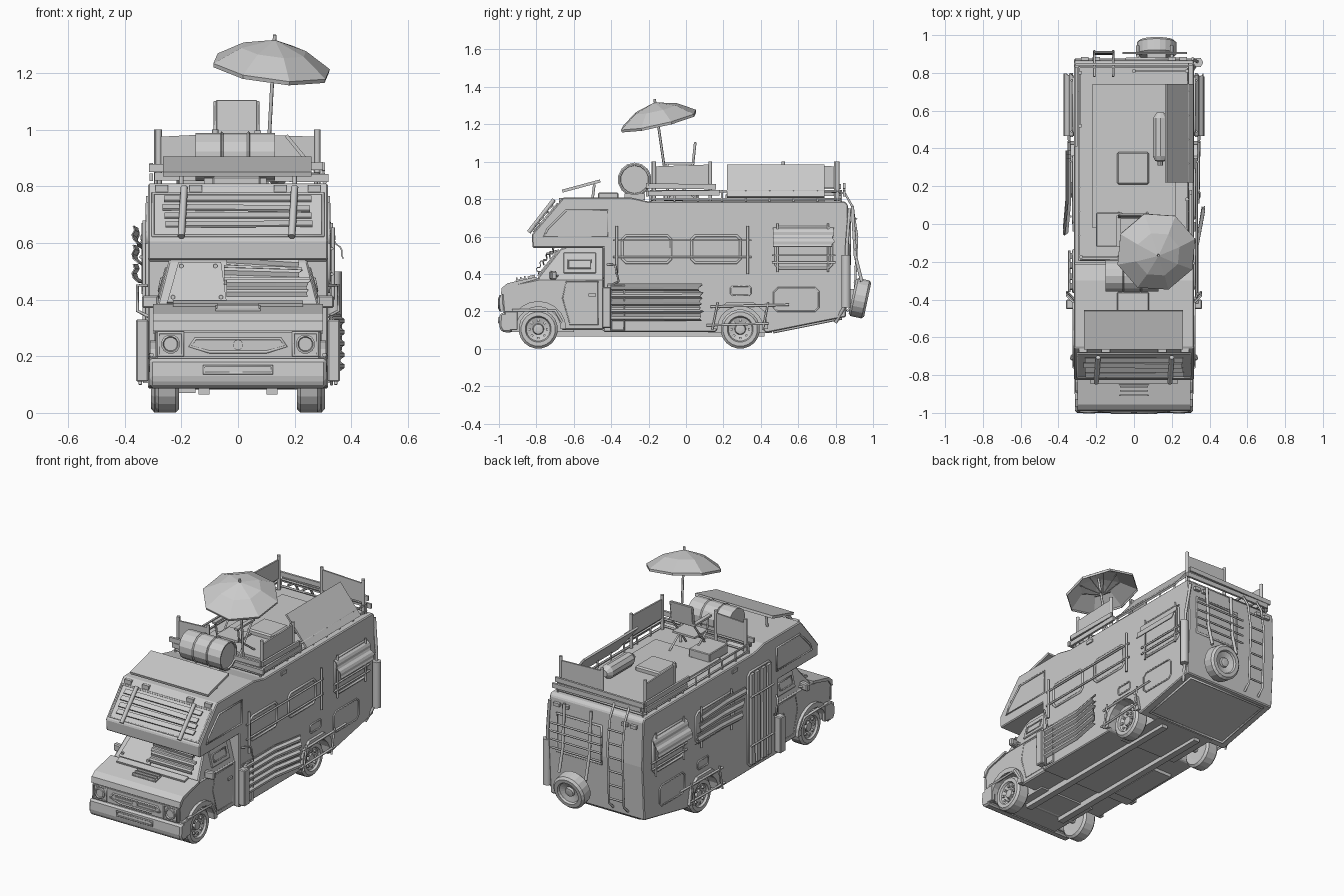
import bpy, bmesh, math, random
from mathutils import Vector, Matrix

if "Cube" in bpy.data.objects:
    bpy.data.objects.remove(bpy.data.objects["Cube"])
random.seed(4)

def mesh(name, verts, faces, bevel=0, thick=0):
    me = bpy.data.meshes.new(name)
    me.from_pydata([tuple(v) for v in verts], [], faces)
    bm = bmesh.new(); bm.from_mesh(me)
    bmesh.ops.recalc_face_normals(bm, faces=bm.faces)
    bm.to_mesh(me); bm.free()
    ob = bpy.data.objects.new(name, me)
    bpy.context.collection.objects.link(ob)
    if thick:
        m = ob.modifiers.new("thick", 'SOLIDIFY'); m.thickness = thick; m.offset = 0
    if bevel:
        m = ob.modifiers.new("bevel", 'BEVEL'); m.width = bevel; m.segments = 1
    return ob

def prism(name, pts, hw, hw_at=None, bevel=0, x0=None):
    """Side profile (y, z) extruded across x; hw_at(z) can taper the width."""
    f = hw_at or (lambda z: hw)
    n = len(pts)
    v = [(f(z) if x0 is None else hw, y, z) for y, z in pts]
    v += [(-f(z) if x0 is None else x0, y, z) for y, z in pts]
    faces = [list(range(n)), list(range(n, 2*n))]
    faces += [[i, (i+1) % n, n+(i+1) % n, n+i] for i in range(n)]
    return mesh(name, v, faces, bevel)

def box(name, lo, hi, rot=(0, 0, 0), bevel=0):
    c = (Vector(lo)+Vector(hi))/2
    h = (Vector(hi)-Vector(lo))/2
    v = [(sx*h.x, sy*h.y, sz*h.z) for sx in (-1, 1) for sy in (-1, 1) for sz in (-1, 1)]
    ob = mesh(name, v, [[0, 1, 3, 2], [4, 5, 7, 6], [0, 1, 5, 4], [2, 3, 7, 6], [0, 2, 6, 4], [1, 3, 7, 5]], bevel)
    ob.location = c
    ob.rotation_euler = [math.radians(a) for a in rot]
    return ob

def tube(name, pts, r=0.006, closed=False):
    cu = bpy.data.curves.new(name, 'CURVE')
    cu.dimensions = '3D'; cu.bevel_depth = r; cu.bevel_resolution = 1; cu.use_fill_caps = True
    sp = cu.splines.new('POLY'); sp.points.add(len(pts)-1)
    for p, q in zip(sp.points, pts):
        p.co = (*q, 1)
    sp.use_cyclic_u = closed
    ob = bpy.data.objects.new(name, cu)
    bpy.context.collection.objects.link(ob)
    return ob

def lathe(name, prof, loc, n=20, rot=(0, 0, 0)):
    """Profile (x, radius) spun about the x axis."""
    v, k = [], len(prof)
    for i in range(n):
        a = 2*math.pi*(i+.5)/n
        v += [(x, r*math.cos(a), r*math.sin(a)) for x, r in prof]
    f = [[i*k+j, i*k+j+1, (i+1) % n*k+j+1, (i+1) % n*k+j] for i in range(n) for j in range(k-1)]
    f += [[i*k for i in range(n)], [i*k+k-1 for i in range(n)]]
    ob = mesh(name, v, f); ob.location = loc; ob.rotation_euler = rot
    return ob

def sheet(name, o, u, v, nrm, folds=5, amp=0.012, bend=0):
    """Torn corrugated sheet: ridges run along u, stack along v, ends ragged."""
    o, u, v, nrm = map(Vector, (o, u, v, nrm))
    vs, m = [], 4*folds+1
    for i in range(m):
        w = nrm*amp*(0, 1, 1, 0)[i % 4]
        e = random.uniform(-.03, .03)
        vs += [o+u*t+v*(i/(m-1)+d)+w+nrm*b for t, d, b in ((0, 0, 0), (.6, 0, 0), (1+e, .04*e, bend))]
    fs = [[i*3+j, i*3+j+1, i*3+j+4, i*3+j+3] for i in range(m-1) for j in (0, 1)]
    return mesh(name, vs, fs, thick=0.005)

def arch(y, r, z=0.105, n=10):
    return [(y+r*math.cos(math.pi*i/n), z+r*math.sin(math.pi*i/n)) for i in range(n+1)]

def rect(x, y0, y1, z0, z1, c=0.02):
    """Rounded rectangle loop on a side wall."""
    return [(x, y, z) for y, z in ((y0+c, z0), (y1-c, z0), (y1, z0+c), (y1, z1-c), (y1-c, z1), (y0+c, z1), (y0, z1-c), (y0, z0+c))]

# House body with cab-over and rear wheel arch, then inner floor
prism("house_body", [(-.44, .54), (-.82, .54), (-.825, .61), (-.655, .81), (-.3, .81), (-.2, .787), (.85, .787), (.865, .77),
      (.875, .5), (.855, .17), (.43, .085), (.42, .09)] + arch(.29, .122)[0:] + [(.16, .09), (-.44, .09)], .318, bevel=.008)
box("rear_inner_floor", (-.2, .12, .085), (.2, .46, .3))
for s in (-1, 1):
    box("chassis_rail", (s*.12-.02, -.8, .065), (s*.12+.02, .42, .1))
    tube("cabover_side_frame", [(s*.32, y, z) for y, z in ((-.76, .6), (-.42, .6), (-.42, .74), (-.64, .74), (-.74, .64))], .006, True)
tube("rear_slope_frame", [(-.27, .47, .09), (.27, .47, .09), (.27, .83, .162), (-.27, .83, .162)], .008, True)
box("under_tank", (-.28, -.35, .07), (-.15, 0, .1))

# Cab: lower shell with front arch, glasshouse, bonnet plate
prism("cab_lower", [(-.44, .1), (-.655, .1)] + arch(-.79, .122) + [(-.925, .1), (-.97, .12), (-.985, .3), (-.95, .34), (-.78, .375), (-.44, .375)], .292, bevel=.008)
prism("cab_glasshouse", [(-.44, .37), (-.8, .37), (-.67, .535), (-.62, .55), (-.44, .55)], .28, lambda z: .288-(z-.37)*.26, bevel=.006)
box("cab_inner_floor", (-.19, -.95, .09), (.19, -.6, .3))
prism("bonnet_plate", [(-.99, .29), (-.985, .325), (-.955, .35), (-.8, .385), (-.8, .37), (-.95, .33), (-.98, .29)], .3)
prism("bumper", [(-.93, .085), (-.985, .09), (-1, .12), (-.995, .19), (-.93, .2)], .312, bevel=.01)
tube("bumper_slot", [(-.12, -1, .14), (.12, -1, .14), (.12, -1, .165), (-.12, -1, .165)], .006, True)
box("bonnet_vent", (-.08, -.91, .358), (.08, -.85, .374), (11, 0, 0))
for i in range(3):
    box("bonnet_louvre", (-.075, -.91+i*.022, .368+i*.004), (.075, -.902+i*.022, .38+i*.004))
box("grille_band", (-.29, -.992, .2), (.29, -.98, .285))
prism_pts = [(-.17, .235), (-.1, .215), (.1, .215), (.17, .235), (.15, .262), (-.15, .262)]
tube("grille_frame", [(x, -.992, z) for x, z in prism_pts], .006, True)
for z in (.23, .246):
    box("grille_bar", (-.14, -.997, z-.003), (.14, -.985, z+.003))
lathe("grille_disc", [(-.006, .018), (.006, .018)], (0, -.994, .24), 10, (0, 0, math.pi/2))
for s in (-1, 1):
    lathe("headlight", [(-.01, .034), (.01, .034), (.012, .027), (.004, .024)], (s*.238, -.992, .243), 12, (0, 0, -math.pi/2))
    tube("headlight_frame", [(s*.238+a*.043, -.993, .243+b*.04) for a, b in ((-1, -1), (1, -1), (1, 1), (-1, 1))], .006, True)
    box("front_corner_guard", (s*.3-.012, -.97, .1), (s*.3+.012, -.9, .2), bevel=.004)
    prism("front_fender_flare", arch(-.79, .12)+arch(-.79, .15)[::-1], s*.31, x0=s*.27)
    tube("side_bumper_rail", [(s*.305, -.93, .205), (s*.31, -.7, .205), (s*.305, -.66, .14)], .008)
    # Side window armour with slot, mirror, door lines, grab handle
    box("door_window_plate", (s*.262-.01, -.655, .4), (s*.262+.01, -.48, .515), (0, -s*14.5, 0), .004)
    tube("door_window_slot", [(s*(.279-(z-.43)*.2), y, z) for y, z in ((-.63, .43), (-.51, .43), (-.51, .475), (-.63, .475))], .005, True)
    tube("cab_door", [(s*.292, y, z) for y, z in ((-.64, .36), (-.66, .27), (-.62, .13), (-.47, .13), (-.47, .36))], .003, True)
    box("door_handle", (s*.295-.006, -.52, .28), (s*.295+.006, -.48, .295))
    box("mirror", (s*.308-.03, -.725, .37), (s*.308+.03, -.695, .415), (0, 0, s*10), .006)
    tube("mirror_arm", [(s*.27, -.68, .39), (s*.3, -.7, .39)], .006)
    tube("grab_handle", [(s*.315, -.42, .45), (s*.355, -.38, .45), (s*.355, -.36, .36), (s*.315, -.4, .34)], .006)
    box("corner_step_box", (s*.338-.022, -.45, .11), (s*.338+.022, -.4, .33), bevel=.005)

# Windscreen: plate on one half, torn sheets on the other, lower strip
scr = Vector((0, .13, .165)).normalized(); out = Vector((0, -.165, .13)).normalized()
def on_screen(x, t, d=.006): return Vector((x, -.8, .37))+scr*t+out*d
mesh("windscreen_plate", [on_screen(*p) for p in ((-.25, .02), (-.04, .02), (-.06, .2), (-.21, .2))], [[0, 1, 2, 3]], thick=.008)
for x, t in ((-.23, .04), (-.06, .04), (-.2, .18), (-.08, .18)):
    lathe("plate_bolt", [(-.006, .008), (.006, .008)], on_screen(x, t, .012), 6, (0, 0, math.pi/2))
for k in range(3):
    sheet("windscreen_sheet", on_screen(-.04-.01*(k % 2), .035+k*.055, .02), (.29-.02*k, 0, -.008*k), scr*.075+out*.015, out, 2, .012)
box("cowl_strip", (-.23, -.845, .365), (.23, -.805, .392), (15, 0, 0))

# Cab-over slanted front: window frame, slats, straps, marker lights
sl = Vector((0, .17, .2)).normalized(); sn = Vector((0, -.2, .17)).normalized()
def on_slope(x, t, d=.0): return Vector((x, -.825, .61))+sl*t+sn*d
tube("front_window_frame", [on_slope(*p) for p in ((-.3, .02), (.3, .02), (.3, .215), (-.3, .215))], .007, True)
for t in (.045, .085, .125, .165):
    j = random.uniform(-.01, .01)
    mesh("front_slat", [on_slope(-.26+j, t, .02), on_slope(.26+j, t+j, .02), on_slope(.26+j, t+.028+j, .012), on_slope(-.26+j, t+.028, .012)], [[0, 1, 2, 3]], thick=.008)
for x in (-.2, .19):
    tube("front_strap", [on_slope(x, .0, .02), on_slope(x+.01, .22, .03)], .013)
for x in (-.27, -.15, .15, .27):
    box("marker_light", (x-.022, -.68, .78), (x+.022, -.65, .805))

# Wheels, rear arches with guard rails, axles
tyre = [(-.04, .06), (-.042, .092), (-.03, .105), (.03, .105), (.042, .092), (.042, .07), (.03, .064), (.018, .03), (.03, .026), (.032, .012)]
for y, x in ((-.79, .25), (.29, .265)):
    tube("axle", [(-x, y, .105), (x, y, .105)], .018)
    for s in (-1, 1):
        lathe("wheel", tyre, (s*x, y, .105), 20, (0, 0, 0 if s > 0 else math.pi))
        for i in range(8):
            a = math.pi*i/4
            c = Vector((s*(x+.026), y+.048*math.cos(a), .105+.048*math.sin(a)))
            box("rim_stud", c-Vector((.008, .007, .007)), c+Vector((.008, .007, .007)), (math.degrees(a), 0, 0))
for s in (-1, 1):
    prism("rear_fender_flare", [(.14, .105)]+arch(.29, .122)[::-1]+[(.44, .105), (.42, .2), (.36, .25), (.22, .25), (.16, .2)], s*.335, x0=s*.3)
    for z, a, b in ((.235, .13, .55), (.135, .11, .44)):
        tube("wheel_guard_rail", [(s*.34, a, z-.01), (s*.345, b, z)], .007)
    for y in (.14, .41):
        tube("wheel_guard_post", [(s*.345, y, .1), (s*.345, y+.03, .25)], .006)
    tube("skirt_hatch", rect(s*.319, .47, .71, .2, .325), .005, True)
    tube("small_hatch", rect(s*.319, .24, .345, .285, .335, .01), .005, True)
    # Awning window with propped ribbed flap
    tube("awning_window", rect(s*.32, .48, .78, .43, .65), .008, True)
    sheet("awning_flap", (s*.322, .465, .645), (0, .325, 0), (s*.05, 0, -.1), (s*.9, 0, .45), 2, .008)
    for y in (.49, .76):
        tube("awning_bar", [(s*.33, y, .41), (s*.33, y, .67)], .006)
    for z in (.46, .5):
        tube("awning_cross_bar", [(s*.33, .46, z), (s*.33, .8, z)], .006)
    box("side_marker", (s*.32-.005, -.04, .745), (s*.32+.005, .01, .765))

# Right side windows with bars, and corrugated armour
for y in (-.34, .03):
    tube("side_window", rect(.319, y, y+.26, .46, .605), .008, True)
for z in (.49, .58):
    tube("window_bar", [(.332, -.39, z), (.332, .35, z)], .006)
for y in (-.37, .33):
    tube("window_post", [(.335, y, .4), (.335, y, .655)], .007)
sheet("side_armour", (.325, -.42, .15), (0, .5, 0), (0, 0, .2), (1, 0, 0), 5, .014, .035)
tube("armour_frame", [(.33, -.4, .34), (.33, -.4, .1), (.33, -.33, .1), (.33, -.33, .34)], .006, True)

# Left side: entry door with vertical slats, sheeted window
tube("entry_door", rect(-.319, -.36, -.14, .12, .69), .008, True)
for y in (-.33, -.28, -.22, -.17):
    box("door_slat", (-.338, y-.016, .13), (-.322, y+.016, .68), (random.uniform(-1, 1), 0, 0))
for z in (.25, .55):
    tube("door_slat_bar", [(-.343, -.36, z), (-.343, -.14, z)], .006)
tube("left_window", rect(-.319, 0, .36, .45, .64), .008, True)
for k in range(3):
    sheet("window_sheet", (-.335, .39-.02*k, .46+.058*k), (0, -.4, .01*k), (-.02, 0, .065), (-1, 0, 0), 1, .014, .015)
for y in (.04, .33):
    tube("left_window_post", [(-.335, y, .42), (-.335, y, .67)], .006)

# Rear: spare wheel, ladder, barred window, exhaust stack, lights
lathe("spare_wheel", tyre, (.12, .93, .27), 20, (0, math.radians(12), math.pi/2))
box("spare_mount", (.07, .85, .22), (.17, .9, .32))
for x in (-.21, -.11):
    tube("ladder_rail", [(x, .86, .2), (x, .9, .24), (x, .915, .6), (x, .89, .76), (x, .85, .83), (x, .78, .84)], .007)
for i in range(6):
    tube("ladder_rung", [(-.21, .9+.002*i, .27+i*.085), (-.11, .9+.002*i, .27+i*.085)], .006)
tube("rear_window", [(x, .874, z) for x, z in ((-.04, .45), (.26, .45), (.26, .68), (-.04, .68))], .008, True)
for z in (.48, .53, .58, .63):
    tube("rear_window_bar", [(-.06, .905, z), (.28, .905, z)], .006)
for x in (.02, .2):
    tube("rear_window_strap", [(x, .94, .36), (x, .905, .5), (x, .89, .76)], .01)
tube("exhaust_stack", [(.34, .855, .22), (.34, .855, .5)], .027)
tube("exhaust_pipe", [(.3, .8, .14), (.335, .855, .24), (.335, .86, .55), (.31, .875, .75)], .009)
for x in (-.26, -.2, .2, .26):
    box("rear_marker", (x-.02, .86, .725), (x+.02, .885, .745))

# Roof deck, hatches, tilted solar panel
box("roof_deck", (-.22, -.02, .78), (.22, .74, .802))
box("roof_vent", (-.09, .21, .79), (.08, .38, .83), bevel=.008)
box("front_hatch", (-.09, -.47, .8), (.08, -.36, .835), bevel=.006)
box("solar_panel", (-.265, -.665, .862), (.26, -.455, .878), (15, 0, 0))
for s in (-1, 1):
    tube("solar_leg", [(s*.2, -.5, .8), (s*.2, -.49, .88)], .008)
box("roof_crate", (-.2, -.12, .79), (-.06, .06, .85), bevel=.004)

# Roof rack rails, posts and planks
R = [(-.29, -.19), (.285, -.19), (.285, .83), (-.29, .83)]
for z in (.8, .842):
    tube("rack_rail", [(x, y, z) for x, y in R], .007, True)
for x in (-.29, .285):
    for i in range(9):
        tube("rack_post", [(x, -.19+i*.1275, .78), (x, -.19+i*.1275, .845)], .006)
for z, j in ((.832, .01), (.868, -.01)):
    box("front_plank", (-.305+j, -.215, z-.014), (.31+j, -.2, z+.014), (0, j*60, 0))
    box("side_plank", (.295, -.2, z-.014), (.308, .17+j, z+.014), (j*60, 0, 0))
    box("rear_plank", (-.3+j, .84, z-.014), (.3+j, .853, z+.014), (0, j*60, 0))
    box("left_plank", (-.312, .42+j, z-.014), (-.3, .83, z+.014))

# Upright shield panels with posts at each end
for a, b in (((.28, -.17), (.28, .13)), ((-.28, -.175), (-.08, -.175)), ((.28, .81), (0, .81)), ((-.285, .8), (-.285, .52))):
    mesh("shield_panel", [(*a, .86), (*b, .86), (*b, .985), (*a, .975)], [[0, 1, 2, 3]], thick=.01)
    for p in (a, b):
        tube("shield_post", [(*p, .79), (*p, 1.0)], .011)
mesh("leaning_board", [(.31, .22, .81), (.31, .74, .81), (.17, .74, .98), (.17, .22, .98)], [[0, 1, 2, 3]], thick=.012)

# Barrel with ribs, gas cylinder
lathe("barrel", [(-.14, .076), (-.14, .084), (-.052, .084), (-.048, .09), (-.042, .084), (.042, .084), (.048, .09), (.052, .084), (.14, .084), (.14, .076), (.132, .074)], (-.01, -.275, .905), 14)
box("barrel_cradle", (-.12, -.33, .795), (.1, -.22, .83))
lathe("gas_cylinder", [(-.15, .015), (-.13, .015), (-.125, .03), (-.1, .042), (.1, .042), (.13, .02)], (.14, .46, .845), 10, (0, 0, math.pi/2))

# Folding chair
for x in (-.08, .07):
    tube("chair_frame", [(x, .05, 1.1), (x, .035, .98), (x, -.1, .8)], .006)
    tube("chair_leg", [(x, -.1, .99), (x, -.09, .91), (x, .06, .8)], .006)
    box("chair_arm", (x-.012, -.12, .985), (x+.012, .045, .997))
box("chair_seat", (-.08, -.1, .9), (.07, .03, .912))
box("chair_back", (-.078, .036, .98), (.068, .05, 1.105), (-6, 0, 0), .003)

# Parasol: octagonal canopy, ribs and leaning pole
top = Vector((.13, -.168, 1.315))
tilt = Matrix.Rotation(math.radians(13), 3, 'X') @ Matrix.Rotation(math.radians(7), 3, 'Y')
cv = [top]
for r, z in ((.12, -.035), (.215, -.095), (.213, -.108)):
    cv += [top+tilt @ Vector((r*math.cos(math.pi*i/4+.3), r*math.sin(math.pi*i/4+.3), z)) for i in range(8)]
cf = [[0, 1+i, 1+(i+1) % 8] for i in range(8)]
cf += [[1+8*k+i, 1+8*k+(i+1) % 8, 9+8*k+(i+1) % 8, 9+8*k+i] for k in (0, 1) for i in range(8)]
mesh("parasol_canopy", cv, cf, thick=.004)
hub = top+tilt @ Vector((0, 0, -.12))
for i in range(8):
    tube("parasol_rib", [hub, cv[1+i]-Vector((0, 0, .005))], .003)
tube("parasol_pole", [(.1, -.09, .79), top+Vector((0, 0, .02))], .007)

# Turn curves into meshes
bpy.ops.object.select_all(action='DESELECT')
curves = [o for o in bpy.context.scene.objects if o.type == 'CURVE']
for o in curves:
    o.select_set(True)
bpy.context.view_layer.objects.active = curves[0]
bpy.ops.object.convert(target='MESH')
